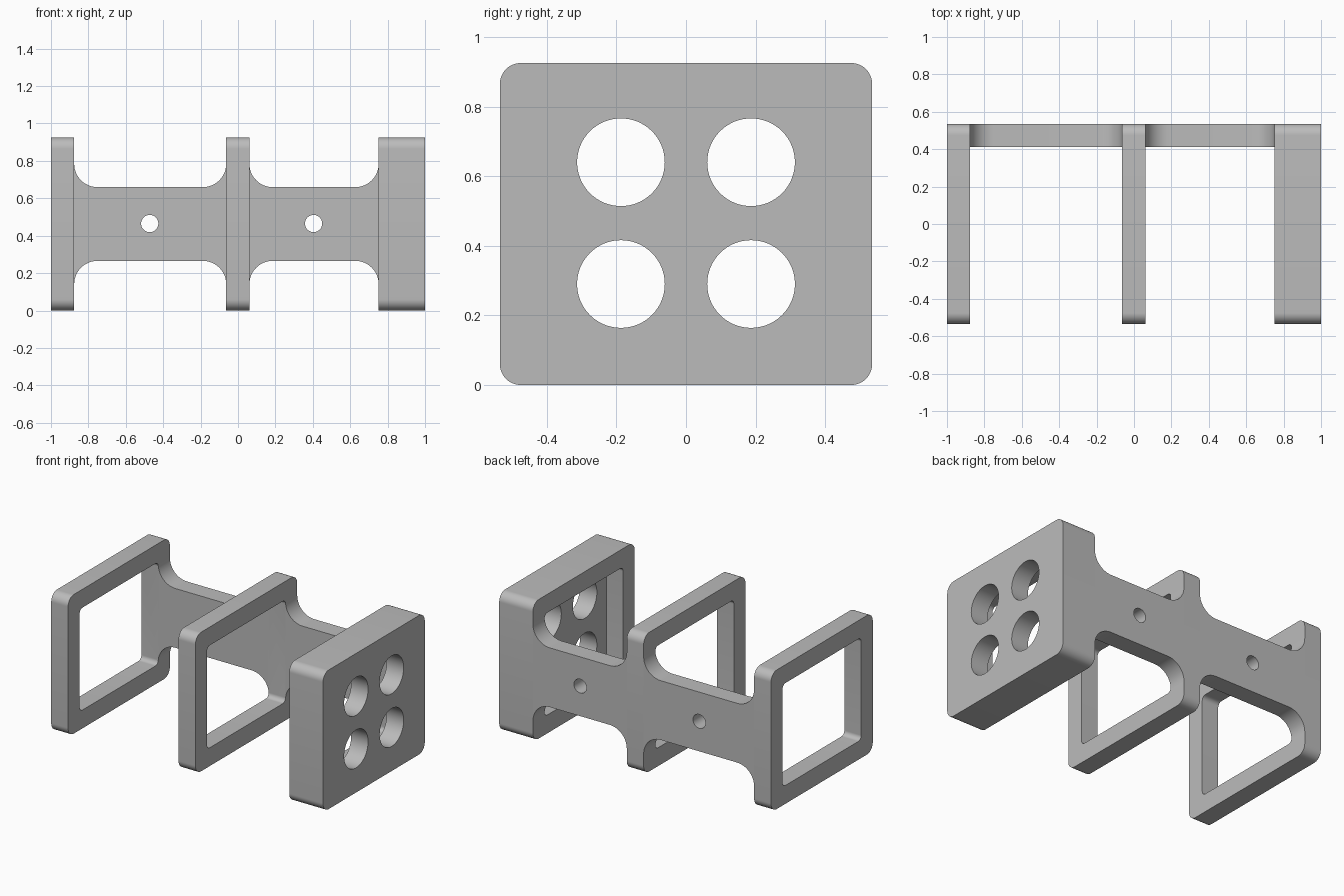
import bpy
import bmesh
from math import pi, cos, sin, radians
from mathutils import Vector

default = bpy.data.objects.get("Cube")
if default:
    bpy.data.objects.remove(default, do_unlink=True)

# Overall sizes
DEPTH, HEIGHT, WALL = 0.535, 0.925, 0.122
MID = HEIGHT / 2
LEFT_X, MID_X, RIGHT_X = (-1.0, -0.876), (-0.063, 0.061), (0.752, 1.0)
SPINE_HALF, FILLET = 0.197, 0.125

grey = bpy.data.materials.new("plain grey")
grey.use_nodes = True
colour = (0.5, 0.5, 0.5, 1)
grey.diffuse_color = colour
grey.node_tree.nodes["Principled BSDF"].inputs["Base Color"].default_value = colour


def arc(cx, cy, r, start, end, steps=12):
    """Points along an arc, angles in degrees."""
    angles = [radians(start + (end - start) * i / steps) for i in range(steps + 1)]
    return [(cx + r * cos(a), cy + r * sin(a)) for a in angles]


def circle(cx, cy, r):
    return arc(cx, cy, r, 0, 360, 64)[:-1]


def rounded_rect(half_w, half_h, r):
    """Rounded rectangle around the middle of the frame side."""
    points = []
    for i, (sx, sy) in enumerate([(1, 1), (-1, 1), (-1, -1), (1, -1)]):
        points += arc(sx * (half_w - r), MID + sy * (half_h - r), r, 90 * i, 90 * i + 90)
    return points


def prism(name, outline, axis, low, high):
    """Extrude a flat outline along the x or y axis."""
    bm = bmesh.new()
    place = (lambda a, b: (low, a, b)) if axis == "x" else (lambda a, b: (a, low, b))
    face = bm.faces.new([bm.verts.new(place(a, b)) for a, b in outline])
    moved = bmesh.ops.extrude_face_region(bm, geom=[face])["geom"]
    shift = Vector((high - low, 0, 0) if axis == "x" else (0, high - low, 0))
    bmesh.ops.translate(bm, vec=shift, verts=[g for g in moved if isinstance(g, bmesh.types.BMVert)])
    bmesh.ops.recalc_face_normals(bm, faces=bm.faces)
    mesh = bpy.data.meshes.new(name)
    bm.to_mesh(mesh)
    bm.free()
    mesh.materials.append(grey)
    obj = bpy.data.objects.new(name, mesh)
    bpy.context.collection.objects.link(obj)
    return obj


def combine(target, tool, operation):
    """Apply a boolean and remove the tool."""
    bpy.context.view_layer.objects.active = target
    mod = target.modifiers.new("join", "BOOLEAN")
    mod.operation, mod.solver, mod.object = operation, "EXACT", tool
    bpy.ops.object.modifier_apply(modifier=mod.name)
    bpy.data.objects.remove(tool, do_unlink=True)


def frame(name, low, high, pocket_high):
    """Rounded side plate with a rectangular opening or pocket."""
    body = prism(name, rounded_rect(DEPTH, MID, 0.06), "x", low, high)
    opening = rounded_rect(DEPTH - WALL, MID - WALL, 0.03)
    combine(body, prism("opening", opening, "x", low - 0.1, pocket_high), "DIFFERENCE")
    return body


def spine(name, x0, x1):
    """Back web with flared fillets at all four corners."""
    r, top, bottom = FILLET, MID + SPINE_HALF, MID - SPINE_HALF
    outline = (arc(x0 + r, top + r, r, 180, 270) + arc(x1 - r, top + r, r, 270, 360)
               + arc(x1 - r, bottom - r, r, 0, 90) + arc(x0 + r, bottom - r, r, 90, 180))
    return prism(name, outline, "y", DEPTH - WALL, DEPTH)


# Two open frames and one block with a pocket
bracket = frame("bracket_frame", *LEFT_X, LEFT_X[1] + 0.1)
middle = frame("middle_frame", *MID_X, MID_X[1] + 0.1)
block = frame("end_block", *RIGHT_X, RIGHT_X[1] - 0.125)

# Four round holes in the end block
for y in (-0.187, 0.187):
    for z in (0.29, 0.64):
        combine(block, prism("port", circle(y, z, 0.126), "x", 0.8, 1.1), "DIFFERENCE")

# Back webs, each with a screw hole
webs = [spine("left_web", LEFT_X[1], MID_X[0]), spine("right_web", MID_X[1], RIGHT_X[0])]
for web, x in zip(webs, (-0.472, 0.404)):
    combine(web, prism("screw", circle(x, 0.465, 0.046), "y", 0.3, 0.7), "DIFFERENCE")

# Join everything into one solid
for part in (webs[0], middle, webs[1], block):
    combine(bracket, part, "UNION")

bpy.ops.object.select_all(action="DESELECT")
bracket.select_set(True)
bpy.context.view_layer.objects.active = bracket
bpy.ops.object.shade_smooth_by_angle(angle=radians(30))
